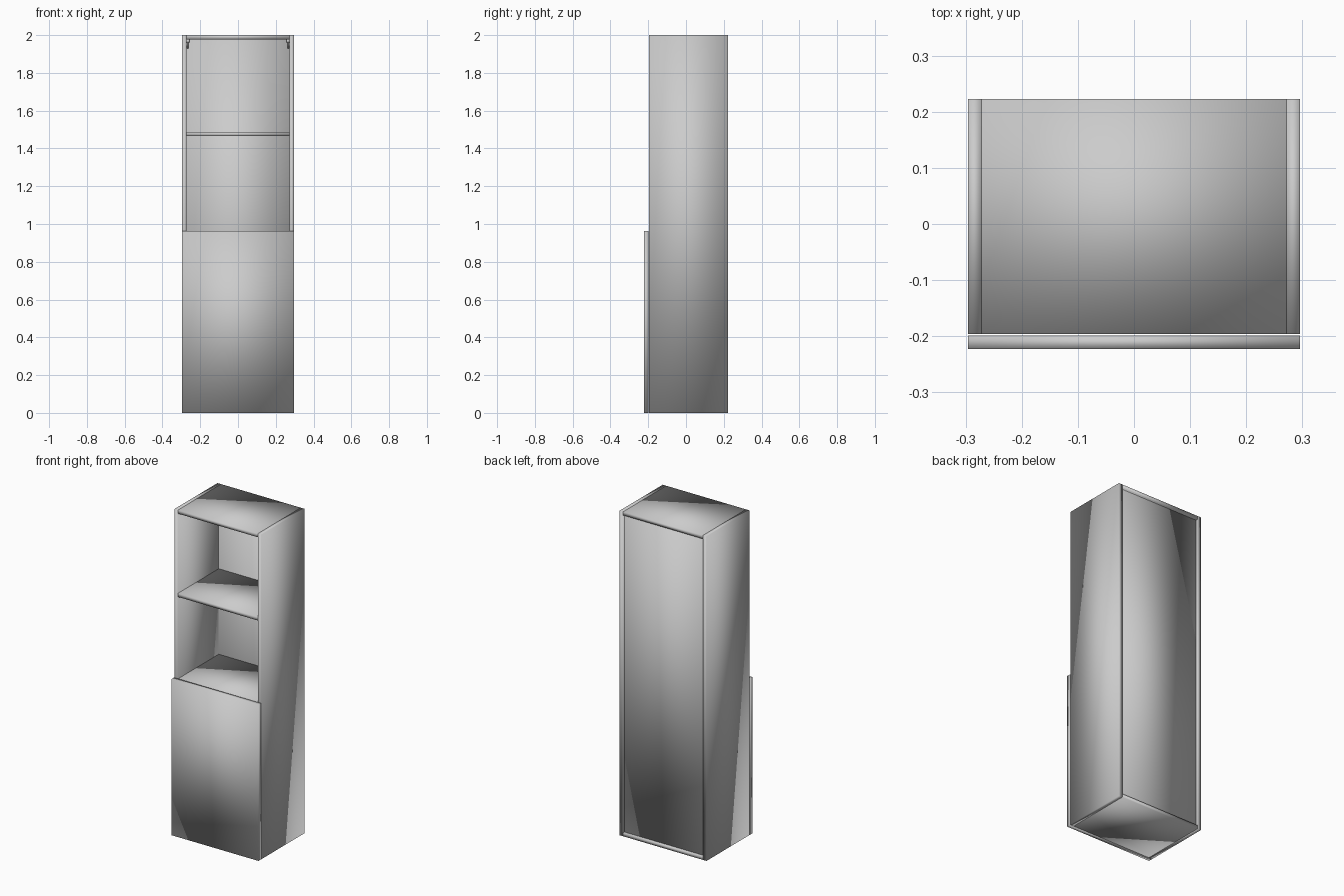
import bpy

cube = bpy.data.objects.get("Cube")
if cube:
    bpy.data.objects.remove(cube, do_unlink=True)

# One painted finish for the whole cabinet
paint = bpy.data.materials.new("light_grey_paint")
paint.use_nodes = True
grey = (0.6, 0.6, 0.6, 1)
paint.diffuse_color = grey
paint.node_tree.nodes["Principled BSDF"].inputs["Base Color"].default_value = grey

HALF_W, HALF_D, HEIGHT = 0.296, 0.223, 2.0
BOARD = 0.024
INNER = HALF_W - BOARD            # inner face of the side panels
FRONT = -HALF_D + BOARD + 0.003   # front edge of the carcass
BACK = HALF_D - 0.012             # outer face of the recessed back panel
DOOR_TOP = 0.963


def board(name, x, y, z):
    """Softly shaded box spanning the given (low, high) ranges."""
    bpy.ops.mesh.primitive_cube_add(size=1)
    ob = bpy.context.object
    ob.name = ob.data.name = name
    for v in ob.data.vertices:
        v.co = [r[1] if c > 0 else r[0] for c, r in zip(v.co, (x, y, z))]
    ob.data.materials.append(paint)
    bpy.ops.object.shade_smooth()
    return ob


# Side panels and hanging fittings in the upper back corners
for side, s in (("left", 1), ("right", -1)):
    def span(a, b):
        return sorted((s * a, s * b))
    board(side + "_side_panel", span(INNER, HALF_W), (FRONT, HALF_D), (0, HEIGHT))
    board(side + "_hanger_head", span(INNER - 0.016, INNER),
          (BACK - 0.03, BACK - 0.01), (1.96, 1.978))
    board(side + "_hanger_leg", span(INNER - 0.009, INNER - 0.003),
          (BACK - 0.03, BACK - 0.01), (1.93, 1.962))

# Horizontal boards: (underside, thickness, rear edge)
width = (-INNER, INNER)
levels = {
    "top_panel": (HEIGHT - 0.022, 0.022, HALF_D),
    "open_shelf": (1.465, 0.022, BACK - 0.01),
    "middle_shelf": (DOOR_TOP - 0.025, 0.022, BACK - 0.01),
    "lower_shelf": (0.48, 0.022, BACK - 0.01),
    "bottom_panel": (0, 0.022, HALF_D),
}
for name, (z, thick, rear) in levels.items():
    board(name, width, (FRONT, rear), (z, z + thick))

# Recessed back panel and overlay door
board("back_panel", width, (BACK - 0.01, BACK), (0.022, HEIGHT - 0.022))
board("door", (-HALF_W, HALF_W), (-HALF_D, -HALF_D + BOARD), (0, DOOR_TOP))
